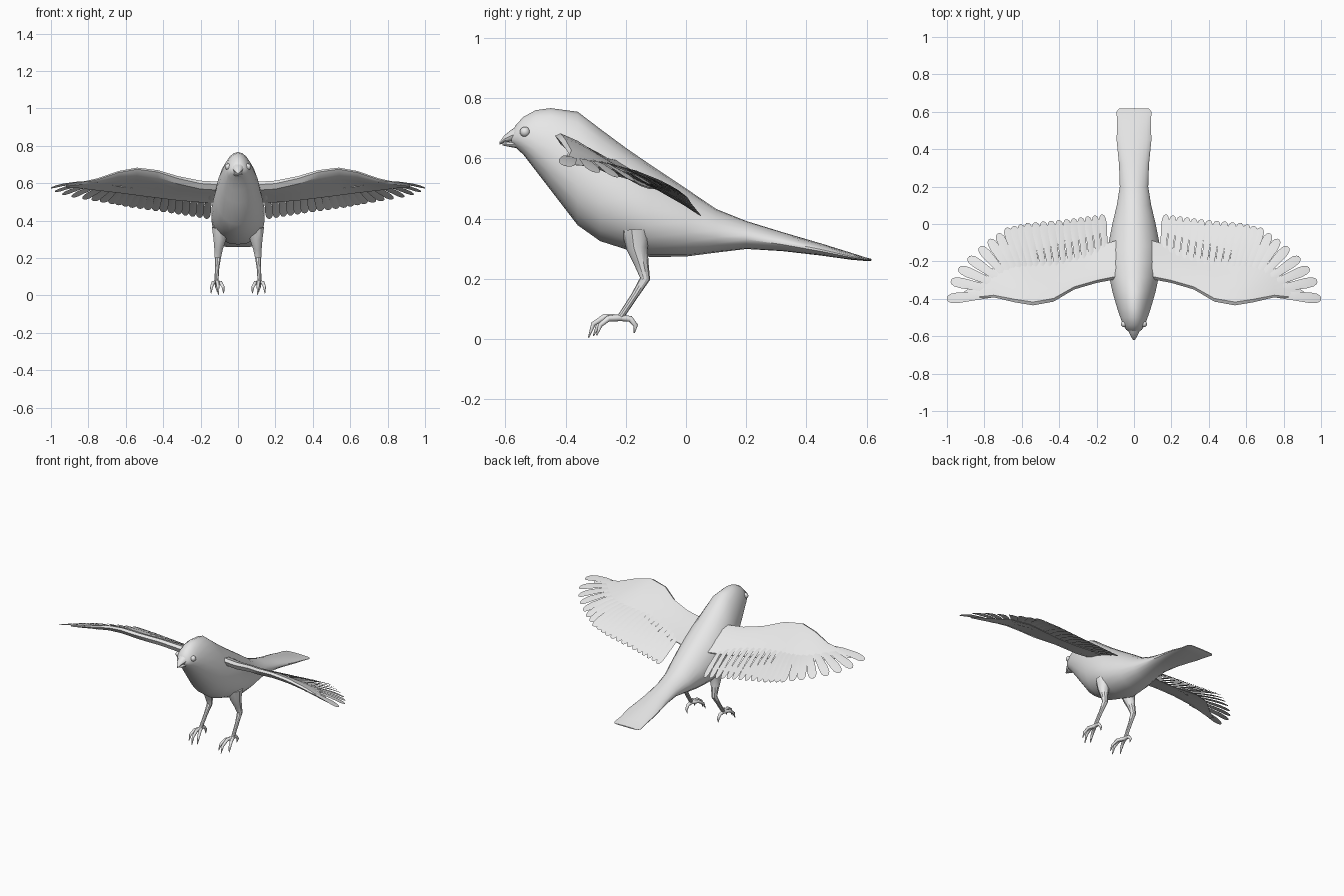
import bpy, bmesh, math
from mathutils import Vector

default = bpy.data.objects.get("Cube")
if default:
    bpy.data.objects.remove(default, do_unlink=True)

grey = bpy.data.materials.new("plain light grey")
grey.use_nodes = True
grey.diffuse_color = (0.8, 0.8, 0.8, 1)
grey.node_tree.nodes["Principled BSDF"].inputs["Base Color"].default_value = grey.diffuse_color


def loft(bm, rings):
    """Skin a list of equal-sized rings of points and cap both ends."""
    rows = [[bm.verts.new(p) for p in ring] for ring in rings]
    for a, b in zip(rows, rows[1:]):
        for i in range(len(a)):
            j = (i + 1) % len(a)
            bm.faces.new((a[i], a[j], b[j], b[i]))
    bm.faces.new(rows[0])
    bm.faces.new(rows[-1])


def oval_rings(sections, count=20, taper=0.0):
    """Upright ovals from (y, bottom, top, half width); taper widens the belly."""
    rings = []
    for y, low, high, width in sections:
        ring = []
        for i in range(count):
            a = math.tau * i / count
            x = width * math.cos(a) * (1 - taper * math.sin(a))
            ring.append((x, y, (low + high) / 2 + (high - low) / 2 * math.sin(a)))
        rings.append(ring)
    return rings


def tube(bm, path, sides=8):
    """Round limb through (x, y, z, radius) points."""
    points = [Vector(p[:3]) for p in path]
    rings = []
    for k, centre in enumerate(points):
        along = (points[min(k + 1, len(points) - 1)] - points[max(k - 1, 0)]).normalized()
        across = along.cross(Vector((1, 0, 0))).normalized()
        other = along.cross(across)
        angles = [math.tau * i / sides for i in range(sides)]
        rings.append([centre + path[k][3] * (across * math.cos(a) + other * math.sin(a)) for a in angles])
    loft(bm, rings)


def feather(bm, base, tip, width, tilt):
    """Thin blade with a rounded tip, rolled slightly so neighbours overlap."""
    along = tip - base
    side = along.cross(Vector((0, 0, 1))).normalized()
    up = side.cross(along).normalized()
    blade = side * math.cos(tilt) + up * math.sin(tilt)
    rings = []
    for t, w in ((0, .6), (.4, .8), (.75, 1), (.9, .9), (.97, .6), (1, .25)):
        centre = base + along * t + up * 0.012 * math.sin(math.pi * t)
        thick = up * 0.004 * (1.1 - t)
        rings.append([centre + blade * width * w, centre + thick,
                      centre - blade * width * w, centre - thick])
    loft(bm, rings)


def sample(keys, t):
    """Linear lookup in a list of (t, base, tip)."""
    for a, b in zip(keys, keys[1:]):
        if t <= b[0]:
            f = (t - a[0]) / (b[0] - a[0])
            return [Vector(a[n]).lerp(Vector(b[n]), f) for n in (1, 2)]
    return [Vector(keys[-1][n]) for n in (1, 2)]


def finish(bm, name, mirrored=False, angle=35):
    bmesh.ops.recalc_face_normals(bm, faces=bm.faces[:])
    mesh = bpy.data.meshes.new(name)
    bm.to_mesh(mesh)
    bm.free()
    mesh.materials.append(grey)
    obj = bpy.data.objects.new(name, mesh)
    bpy.context.collection.objects.link(obj)
    bpy.ops.object.select_all(action="DESELECT")
    obj.select_set(True)
    bpy.context.view_layer.objects.active = obj
    bpy.ops.object.shade_smooth_by_angle(angle=math.radians(angle))
    if mirrored:
        obj.modifiers.new("mirror", "MIRROR").use_mirror_merge = False
    return obj


# Head, body and flat tail in one skin
body = bmesh.new()
loft(body, oval_rings([
    (-.58, .65, .685, .022), (-.565, .635, .712, .042), (-.54, .612, .738, .058),
    (-.5, .56, .76, .073), (-.45, .495, .767, .09), (-.36, .378, .755, .116),
    (-.285, .325, .698, .132), (-.2, .298, .635, .142), (-.12, .272, .58, .14),
    (0, .274, .5, .116), (.1, .287, .432, .092), (.2, .299, .392, .076),
    (.32, .292, .355, .08), (.45, .277, .317, .093), (.55, .263, .286, .09),
    (.6, .259, .27, .094), (.617, .26, .266, .08)], taper=0.16))
finish(body, "body")

# Two-part beak with a mouth gap
beak = bmesh.new()
loft(beak, oval_rings([(-.55, .655, .715, .036), (-.582, .656, .694, .026),
                       (-.605, .652, .675, .015), (-.62, .645, .654, .004)], 12))
loft(beak, oval_rings([(-.55, .632, .664, .034), (-.585, .638, .654, .02),
                       (-.61, .643, .649, .005)], 12))
finish(beak, "beak")

# Eyes
eyes = bmesh.new()
bmesh.ops.create_uvsphere(eyes, u_segments=12, v_segments=8, radius=0.017)
bmesh.ops.translate(eyes, verts=eyes.verts[:], vec=(.053, -.535, .688))
finish(eyes, "eyes", mirrored=True)

# Wing arm: (x, leading y, leading z, trailing y, trailing z, thickness)
stations = [
    (.07, -.29, .59, -.08, .5, .05), (.2, -.315, .598, -.12, .5, .05),
    (.32, -.35, .625, -.15, .51, .046), (.43, -.415, .66, -.17, .523, .044),
    (.54, -.435, .675, -.18, .537, .04), (.64, -.418, .657, -.19, .55, .034),
    (.75, -.392, .62, -.23, .562, .024), (.85, -.397, .6, -.32, .574, .014),
    (.92, -.402, .588, -.37, .578, .007)]
airfoil = [(0, 0), (.07, .45), (.3, .6), (.65, .35), (1, .05),
           (1, -.05), (.65, -.1), (.3, -.4), (.07, -.45)]
wing = bmesh.new()
loft(wing, [[(x, y0 + (y1 - y0) * c, z0 + (z1 - z0) * c + h * thick) for c, h in airfoil]
            for x, y0, z0, y1, z1, thick in stations])
finish(wing, "wing_arms", mirrored=True)

# Flight feathers fanned from the body out to the wing tip
fan = [
    (0, (.15, -.2, .54), (.17, .05, .41)),
    (.25, (.34, -.22, .555), (.36, .025, .44)),
    (.5, (.52, -.24, .57), (.57, .005, .47)),
    (.65, (.6, -.26, .58), (.68, -.02, .49)),
    (.78, (.66, -.29, .59), (.8, -.1, .51)),
    (.87, (.7, -.32, .6), (.91, -.2, .53)),
    (.94, (.73, -.35, .602), (.975, -.285, .55)),
    (1, (.75, -.375, .605), (1, -.4, .575))]
feathers = bmesh.new()
count = 21
for i in range(count):
    t = i / (count - 1)
    base, tip = sample(fan, t)
    feather(feathers, base, tip, 0.021 + 0.008 * t, math.radians(14))
finish(feathers, "flight_feathers", mirrored=True)

# Legs with feathered thighs
legs = bmesh.new()
tube(legs, [(.092, -.165, .36, .05), (.098, -.162, .3, .035), (.104, -.148, .25, .024),
            (.108, -.136, .2, .017), (.112, -.17, .145, .012), (.115, -.213, .08, .011),
            (.115, -.225, .065, .01)], sides=10)
finish(legs, "legs", mirrored=True)

# Toes with curled claws, three forward and one back
toes = bmesh.new()
ankle = (.115, -.215, .07)
for knuckle, bend, claw in (
        ((.11, -.27, .074), (.107, -.308, .05), (.105, -.324, .004)),
        ((.092, -.26, .068), (.08, -.292, .046), (.076, -.308, .01)),
        ((.133, -.258, .068), (.142, -.285, .046), (.144, -.297, .012)),
        ((.115, -.185, .067), (.114, -.167, .045), (.111, -.172, .02))):
    tube(toes, [ankle + (.011,), knuckle + (.01,), bend + (.008,), claw + (.002,)])
finish(toes, "toes", mirrored=True, angle=60)
